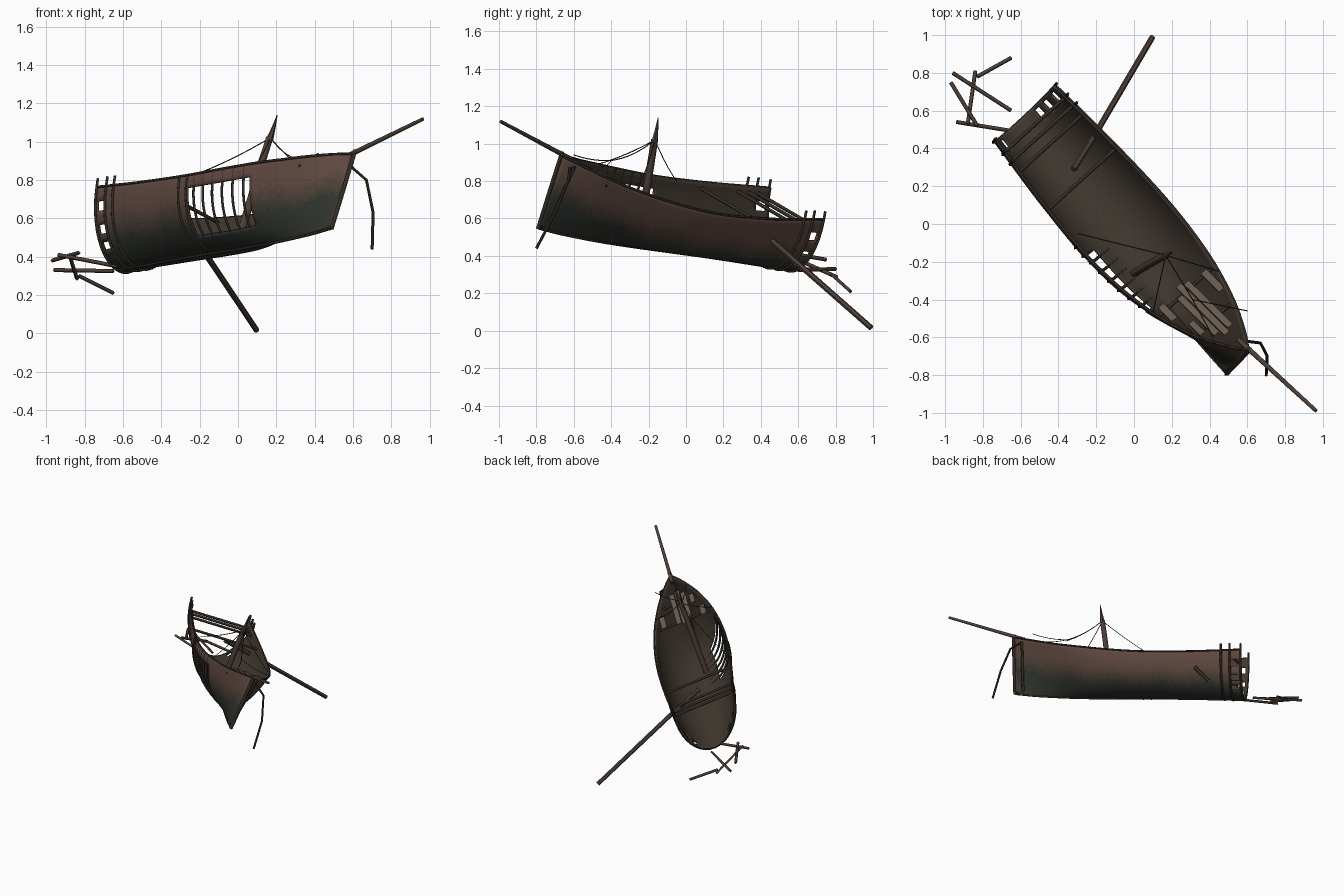
import bpy, math, random
from mathutils import Vector as V

if "Cube" in bpy.data.objects:
    bpy.data.objects.remove(bpy.data.objects["Cube"])

random.seed(4)
# Listing hull frame: keel origin at the stern, keel run, starboard and up directions
K0, RUN = V((-.63, .53, .33)), V((1.12, -1.32, .22))
R = V((.69, .625, -.366))
UP_STERN, UP_BOW = V((.14, .18, .97)), V((.265, .305, .92))

def mat(name, c):
    m = bpy.data.materials.new(name)
    m.diffuse_color = (*c, 1)
    m.use_nodes = True
    m.node_tree.nodes["Principled BSDF"].inputs["Base Color"].default_value = m.diffuse_color
    return m

WOOD = mat("weathered_wood", (.075, .05, .038))
DARK = mat("dark_wood", (.035, .026, .02))
PALE = mat("pale_planks", (.14, .105, .08))
INNER = mat("inner_hull", (.052, .039, .029))
GREEN, BROWN = V((.031, .036, .028)), V((.115, .066, .052))
BANDS = [mat(f"hull_band_{i}", GREEN.lerp(BROWN, i / 5)) for i in range(6)]

def smooth(keys, t):
    """Cubic interpolation through (t, value) keys."""
    n = len(keys)
    i = max(j for j in range(n - 1) if keys[j][0] <= t or j == 0)
    def slope(k):
        a, b = keys[max(k - 1, 0)], keys[min(k + 1, n - 1)]
        return (b[1] - a[1]) / (b[0] - a[0])
    (t0, v0), (t1, v1) = keys[i], keys[i + 1]
    d = t1 - t0
    s = (t - t0) / d
    return ((2*s**3 - 3*s*s + 1) * v0 + (s**3 - 2*s*s + s) * d * slope(i)
            + (3*s*s - 2*s**3) * v1 + (s**3 - s*s) * d * slope(i + 1))

WIDTH = [(0, .23), (.25, .265), (.5, .275), (.7, .235), (.85, .158), (.95, .068), (1, .006)]
TOP = [(0, .36), (.25, .325), (.5, .314), (.8, .356), (1, .418)]
KEEL = [(0, 0), (.3, -.004), (.7, -.018), (.9, -.012), (1, 0)]

def local(t, lat, h):
    return K0 + RUN * t + R * lat + UP_STERN.lerp(UP_BOW, t) * h

def skin(t, a, off=0, up=0):
    """Point on the hull: t stern to bow, a = -1 port rim, 0 keel, 1 starboard rim."""
    w, k0 = smooth(WIDTH, t) + off, smooth(KEEL, t) - off
    d = smooth(TOP, t) - k0
    k = max(0, min(1, (t - .55) / .45))
    k = k * k * (3 - 2 * k)
    th, s = abs(a) * math.pi / 2, (1 if a >= 0 else -1)
    lat = (1 - k) * math.sin(th) + k * abs(a)
    h = (1 - k) * (1 - math.cos(th)) + k * abs(a)
    return local(t, s * w * lat, k0 + d * h + up)

def bars(name, paths, r, m, res=0, taper=1):
    """Group of beams, poles or ropes swept along point paths."""
    cu = bpy.data.curves.new(name, 'CURVE')
    cu.dimensions = '3D'
    cu.bevel_depth, cu.bevel_resolution, cu.use_fill_caps = r, res, True
    for p in paths:
        sp = cu.splines.new('POLY')
        sp.points.add(len(p) - 1)
        for i, q in enumerate(p):
            sp.points[i].co = (*q, 1)
            sp.points[i].radius = 1 + (taper - 1) * i / (len(p) - 1)
    ob = bpy.data.objects.new(name, cu)
    bpy.context.collection.objects.link(ob)
    cu.materials.append(m)
    bpy.ops.object.select_all(action='DESELECT')
    ob.select_set(True)
    bpy.context.view_layer.objects.active = ob
    bpy.ops.object.convert(target='MESH')
    if res:
        bpy.ops.object.shade_smooth_by_angle(angle=.9)

# Hull skin with the broken port side and open stern bay
NT, NA = 80, 22
cols = 2 * NA + 1
verts = [skin(i / NT, j / NA - 1) for i in range(NT + 1) for j in range(cols)]
faces, bands = [], []
for i in range(NT):
    for j in range(cols - 1):
        t, a = (i + .5) / NT, (j + .5) / NA - 1
        if .455 < t < .705 and -.87 < a < -.31:
            continue
        if 1 <= i <= 3 and any(p < abs(a) < q for p, q in ((.36, .46), (.54, .64), (.77, .87))):
            continue
        c = i * cols + j
        faces.append((c, c + 1, c + cols + 1, c + cols))
        b = (abs(a) - .42) / .32 * 5 + random.uniform(-.4, .4) + .5 * math.sin(t * 31)
        bands.append(max(0, min(5, round(b))))
me = bpy.data.meshes.new("hull")
me.from_pydata(verts, [], faces)
for m in BANDS + [INNER]:
    me.materials.append(m)
for p, b in zip(me.polygons, bands):
    p.material_index = b
hull = bpy.data.objects.new("hull", me)
bpy.context.collection.objects.link(hull)
bpy.context.view_layer.objects.active = hull
hull.select_set(True)
bpy.ops.object.shade_smooth_by_angle(angle=.7)
so = hull.modifiers.new("planking", 'SOLIDIFY')
so.thickness, so.offset, so.material_offset = .01, -1, 6

# Keel, stem post, bow strap and rim rails
ts = [i / 30 for i in range(31)]
bars("keel", [[skin(t, 0, .001) for t in ts]], .008, DARK)
bars("stem_post", [[local(1.0, 0, -.005), local(1.003, 0, .22), local(1.005, 0, .44)]], .014, DARK)
bars("bow_strap", [[skin(.965, a, .003) for a in (.06, .5, .95)]], .011, DARK)
bars("rim_rails", [[skin(t, s) for t in ts] for s in (-1, 1)], .007, DARK)

# Ribs: stern frames standing above the rim, bare ribs in the breach, outer straps
def rib(t, a0, a1, off, up=0):
    pts = [skin(t, a0 + (a1 - a0) * k / 20, off) for k in range(21)]
    if up:
        pts = [skin(t, a0, off, up)] + pts + [skin(t, a1, off, up)]
    return pts

bars("stern_frames", [rib(t, -1, 1, .003, u) for t, u in
                      ((.003, .045), (.05, .05), (.088, .05))], .0085, DARK)
bars("breach_ribs", [rib(t, -1, -.12, -.006) for t in (.475, .515, .555, .595, .635, .675)],
     .0085, DARK)
bars("outer_straps", [rib(t, -1, -.1, .003) for t in (.41, .445)], .007, DARK)

# Cross beams at stern and bow
def beam(t, drop):
    w = smooth(WIDTH, t) * .94
    h = smooth(TOP, t) - drop
    return [local(t, -w, h), local(t, w, h)]

bars("cross_beams", [beam(t, d) for t, d in ((.05, .03), (.085, .03), (.125, .03), (.27, .03),
                                           (.74, .04), (.86, .04))], .010, DARK)

# Remaining deck planks near the bow
def plank(name, t0, t1, lat, w):
    c = [local(t, lat + s * w / 2, smooth(TOP, t) - d)
         for d in (.032, .022) for t, s in ((t0, -1), (t0, 1), (t1, 1), (t1, -1))]
    m = bpy.data.meshes.new(name)
    m.from_pydata(c, [], [(3, 2, 1, 0), (4, 5, 6, 7), (0, 1, 5, 4), (1, 2, 6, 5),
                          (2, 3, 7, 6), (3, 0, 4, 7)])
    m.materials.append(PALE)
    bpy.context.collection.objects.link(bpy.data.objects.new(name, m))

for n, (t0, t1, lat, w) in enumerate(((.74, .90, -.045, .036), (.71, .92, -.003, .036),
                                      (.72, .91, .04, .036), (.73, .81, .155, .04),
                                      (.72, .78, -.155, .04), (.82, .87, -.1, .035))):
    plank(f"deck_plank_{n}", t0, t1, lat, w)

# Broken mast, bowsprit and fallen spar
bars("broken_mast", [[(0, -.26, .47), (.12, -.19, .88), (.165, -.168, 1.02)]], .021, WOOD, 3, .9)
bars("mast_splinter", [[(.165, -.168, 1.01), (.185, -.158, 1.07), (.205, -.148, 1.14)]],
     .019, WOOD, 1, .12)
bars("bowsprit", [[(.55, -.61, .915), (.965, -.99, 1.118)]], .014, WOOD, 2, .7)
bars("fallen_spar", [[(-.32, .29, .63), (-.22, .45, .49), (.098, .99, .015)]], .017, WOOD, 1, .9)

# Floating timbers behind the stern
bars("loose_timbers", [[(-.96, .80, .33), (-.65, .60, .325)], [(-.97, .75, .38), (-.83, .52, .42)],
                       [(-.83, .78, .30), (-.65, .88, .21)], [(-.84, .81, .285), (-.88, .53, .41)],
                       [(-.94, .54, .41), (-.63, .49, .35)]], .0105, WOOD)

# Hanging bow cable and slack rigging
bars("bow_cable", [[(.59, -.62, .87), (.67, -.63, .80), (.705, -.70, .63), (.70, -.80, .44)]],
     .008, DARK, 1)

def slack(a, b, sag):
    a, b = V(a), V(b)
    return [a.lerp(b, k / 8) - V((0, 0, sag * 4 * k / 8 * (1 - k / 8))) for k in range(9)]

head, fork = (.168, -.166, 1.02), (.31, -.40, .91)
bars("rigging", [slack(head, (-.3, -.05, .80), .015), slack(head, (.10, -.47, .89), .01),
                 slack(head, (.45, -.25, .78), .02), slack(head, fork, .02),
                 slack(fork, (.42, -.60, .94), .01),
                 slack(fork, (.60, -.46, .88), .015)], .0028, DARK)
